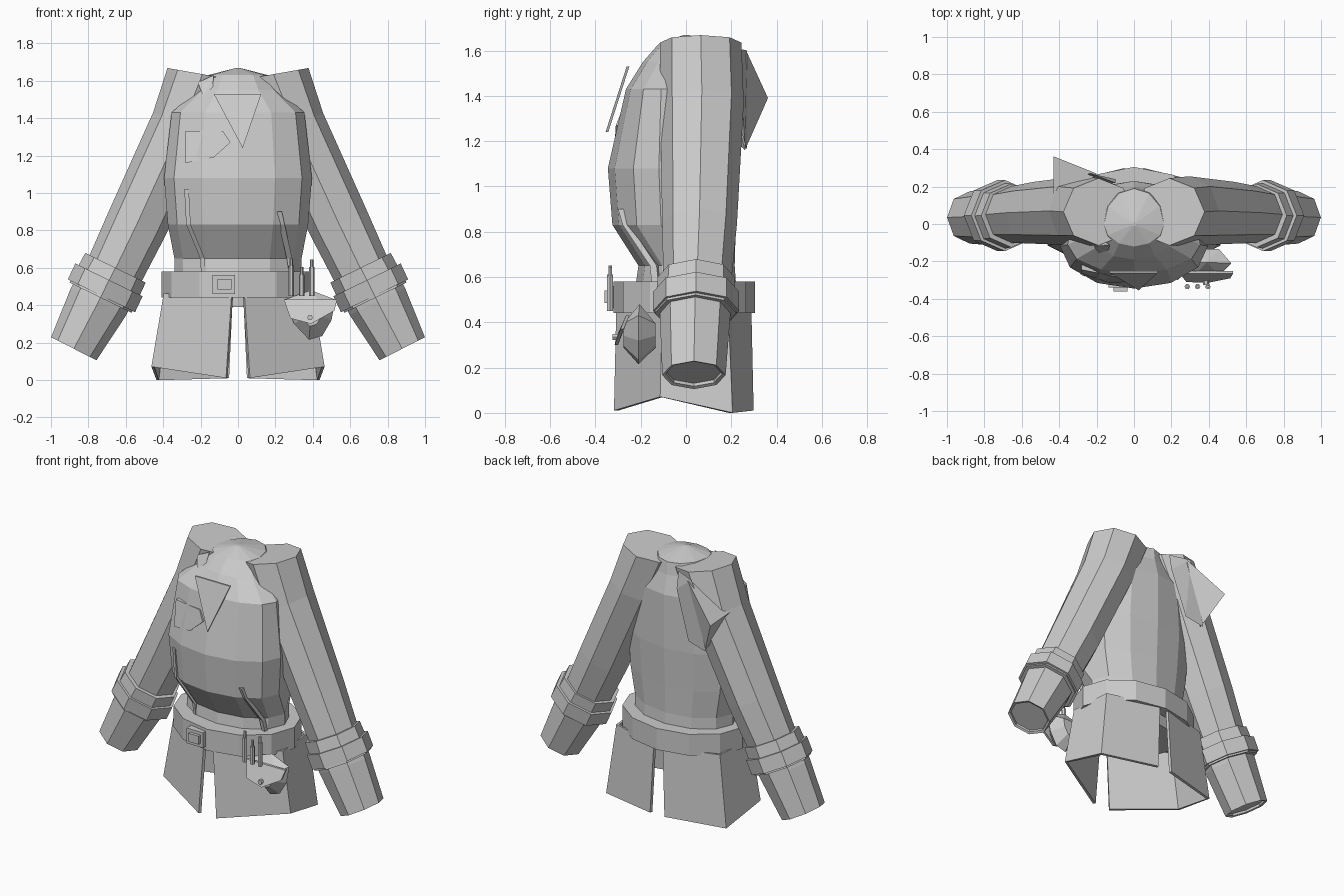
import bpy, bmesh
from math import sin, cos, tau, radians
from mathutils import Vector


def finish(name, bm):
    bmesh.ops.recalc_face_normals(bm, faces=bm.faces)
    mesh = bpy.data.meshes.new(name)
    bm.to_mesh(mesh)
    bm.free()
    obj = bpy.data.objects.new(name, mesh)
    bpy.context.collection.objects.link(obj)
    return obj


def loft(name, rings, capped=True):
    """Skin a list of closed rings with quads; cap both ends or join them."""
    bm = bmesh.new()
    loops = [[bm.verts.new(p) for p in ring] for ring in rings]
    n = len(loops[0])
    pairs = list(zip(loops, loops[1:]))
    if capped:
        bm.faces.new(loops[0])
        bm.faces.new(loops[-1])
    else:
        pairs.append((loops[-1], loops[0]))
    for a, b in pairs:
        for i in range(n):
            j = (i + 1) % n
            bm.faces.new((a[i], a[j], b[j], b[i]))
    return finish(name, bm)


def hull(name, points):
    bm = bmesh.new()
    for p in points:
        bm.verts.new(p)
    bmesh.ops.convex_hull(bm, input=bm.verts)
    return finish(name, bm)


def plate(name, points, depth):
    """Flat polygon given a thickness along y."""
    return loft(name, [points, [(x, y + depth, z) for x, y, z in points]])


def box(name, x0, x1, y0, y1, z0, z1):
    return hull(name, [(x, y, z) for x in (x0, x1) for y in (y0, y1) for z in (z0, z1)])


def mirror(obj):
    obj.modifiers.new("mirror", 'MIRROR').use_axis[0] = True
    return obj


def body_ring(z, hx, front, back, side=0.0, n=12):
    """Ring whose widest points sit at y = side, giving a fuller front."""
    pts = []
    for i in range(n):
        s = round(sin(tau * i / n), 6)
        y = s * back if s > 0 else side - s * (front - side)
        pts.append((hx * cos(tau * i / n), y, z))
    return pts


def arm_ring(x, z, r, ry, cy, tilt, n=8):
    t = radians(tilt)
    return [(x + r * cos(tau * i / n) * cos(t), cy + ry * sin(tau * i / n),
             z + r * cos(tau * i / n) * sin(t)) for i in range(n)]


# Tunic body, closed by a shallow dome at the neck
loft("tunic_body", [body_ring(*r) for r in (
    (0.39, 0.31, -0.22, 0.20), (0.58, 0.34, -0.22, 0.22), (0.65, 0.34, -0.21, 0.215),
    (0.83, 0.375, -0.325, 0.22, -0.11), (1.08, 0.395, -0.345, 0.23, -0.12),
    (1.43, 0.355, -0.265, 0.23, -0.11), (1.55, 0.22, -0.19, 0.20, -0.05),
    (1.63, 0.16, -0.12, 0.19), (1.668, 0.012, -0.012, 0.012))])

# Sleeves with gauntlets
mirror(loft("sleeve", [arm_ring(*r) for r in (
    (0.19, 1.635, 0.19, 0.18, 0.065, 10), (0.295, 1.37, 0.17, 0.185, 0.07, 20),
    (0.54, 0.835, 0.165, 0.165, 0.06, 24), (0.665, 0.575, 0.155, 0.15, 0.05, 26))]))
mirror(loft("gauntlet", [arm_ring(*r) for r in (
    (0.69, 0.53, 0.16, 0.16, 0.045, 26), (0.745, 0.42, 0.165, 0.155, 0.04, 26),
    (0.878, 0.167, 0.136, 0.14, 0.035, 27), (0.876, 0.172, 0.12, 0.125, 0.035, 27),
    (0.871, 0.185, 0.12, 0.125, 0.035, 27))]))

# Cuff: upper flare and a thicker strap below it
mirror(loft("cuff", [arm_ring(*r) for r in (
    (0.655, 0.60, 0.18, 0.17, 0.045, 26), (0.735, 0.44, 0.185, 0.18, 0.042, 26))]))
mirror(loft("cuff_strap", [arm_ring(*r) for r in (
    (0.69, 0.535, 0.2, 0.19, 0.045, 26), (0.73, 0.45, 0.2, 0.19, 0.045, 26))]))

# Belt and buckle
loft("belt", [body_ring(*r) for r in (
    (0.44, 0.33, -0.24, 0.23), (0.44, 0.41, -0.32, 0.305),
    (0.58, 0.41, -0.32, 0.305), (0.58, 0.32, -0.20, 0.20))], capped=False)
box("buckle_plate", -0.135, -0.015, -0.34, -0.29, 0.46, 0.56)
box("buckle_front", -0.11, -0.035, -0.36, -0.33, 0.485, 0.54)

# Split skirt, open at the middle of front and back
top = [(0.03, -0.30, 0.46), (0.39, -0.10, 0.46), (0.37, 0.18, 0.46), (0.03, 0.28, 0.46)]
low = [(0.06, -0.31, 0.01), (0.455, -0.11, 0.07), (0.43, 0.20, 0.0), (0.05, 0.29, 0.01)]
bm = bmesh.new()
tv, lv = [bm.verts.new(p) for p in top], [bm.verts.new(p) for p in low]
for i in range(3):
    bm.faces.new((tv[i], lv[i], lv[i + 1], tv[i + 1]))
skirt = finish("skirt_half", bm)
solid = skirt.modifiers.new("thickness", 'SOLIDIFY')
solid.thickness, solid.offset = 0.018, 0
mirror(skirt)

# Hanging neck triangle and chest pocket flap
plate("neck_triangle", [(-0.13, -0.262, 1.53), (0.125, -0.262, 1.53), (0.025, -0.355, 1.24)], 0.012)
plate("chest_pocket", [(-0.28, -0.245, 1.33), (-0.08, -0.285, 1.33), (-0.04, -0.31, 1.27),
                       (-0.13, -0.315, 1.19), (-0.28, -0.265, 1.16)], 0.03)


# Narrow straps lying on the belly
def strap(name, path, w):
    loft(name, [[(x - w, y, z), (x + w, y - 0.01, z), (x + w, y + 0.02, z), (x - w, y + 0.03, z)]
                for x, y, z in path])


strap("left_strap", [(-0.275, -0.27, 1.02), (-0.265, -0.265, 0.83), (-0.19, -0.185, 0.65), (-0.185, -0.18, 0.56)], 0.012)
strap("right_strap", [(0.22, -0.29, 0.90), (0.235, -0.27, 0.83), (0.275, -0.15, 0.65), (0.29, -0.14, 0.56)], 0.015)

# Back sash and pointed cloth knot on one shoulder, small collar tab in front
hull("back_sash", [(-0.10, 0.22, 1.61), (-0.23, 0.27, 1.60), (-0.10, 0.24, 1.50), (-0.20, 0.26, 1.19),
                   (-0.33, 0.27, 1.16), (-0.34, 0.25, 1.30), (-0.22, 0.20, 1.40)])
hull("shoulder_knot", [(-0.43, 0.362, 1.39), (-0.20, 0.27, 1.59), (-0.43, 0.03, 1.41),
                       (-0.32, 0.26, 1.16), (-0.25, 0.20, 1.40)])
hull("collar_tab", [(-0.215, -0.12, 1.59), (-0.185, -0.16, 1.515), (-0.135, -0.14, 1.56),
                    (-0.13, -0.11, 1.63), (-0.18, -0.08, 1.57)])

# Belt pouch with flap and button
outline = [(0.25, 0.43), (0.52, 0.43), (0.50, 0.32), (0.45, 0.235), (0.38, 0.215), (0.30, 0.30)]
mid = Vector((0.39, 0.36))
pouch = [(x, -0.21, z) for x, z in outline] + [(0.39, -0.205, 0.48)]
for y in (-0.275, -0.135):
    for x, z in outline:
        p = mid.lerp(Vector((x, z)), 0.5)
        pouch.append((p.x, y, p.y))
hull("pouch", pouch)
plate("pouch_flap", [(0.245, -0.265, 0.43), (0.53, -0.265, 0.43), (0.515, -0.29, 0.37),
                     (0.39, -0.315, 0.30), (0.28, -0.31, 0.33)], 0.015)


def rod(name, x, y, r, z0, z1):
    loft(name, [[(x + r * cos(tau * i / 6), y + r * sin(tau * i / 6), z) for i in range(6)]
                for z in (z0, z1)])


loft("pouch_button", [[(0.385 + 0.015 * cos(tau * i / 6), y, 0.335 + 0.015 * sin(tau * i / 6))
                       for i in range(6)] for y in (-0.325, -0.295)])

# Three slim tools hanging on the belt
for x, tip in ((0.285, 0.65), (0.34, 0.605), (0.395, 0.645)):
    rod("tool_handle", x, -0.335, 0.015, 0.45, tip - 0.04)
    rod("tool_tip", x, -0.335, 0.009, tip - 0.04, tip)
